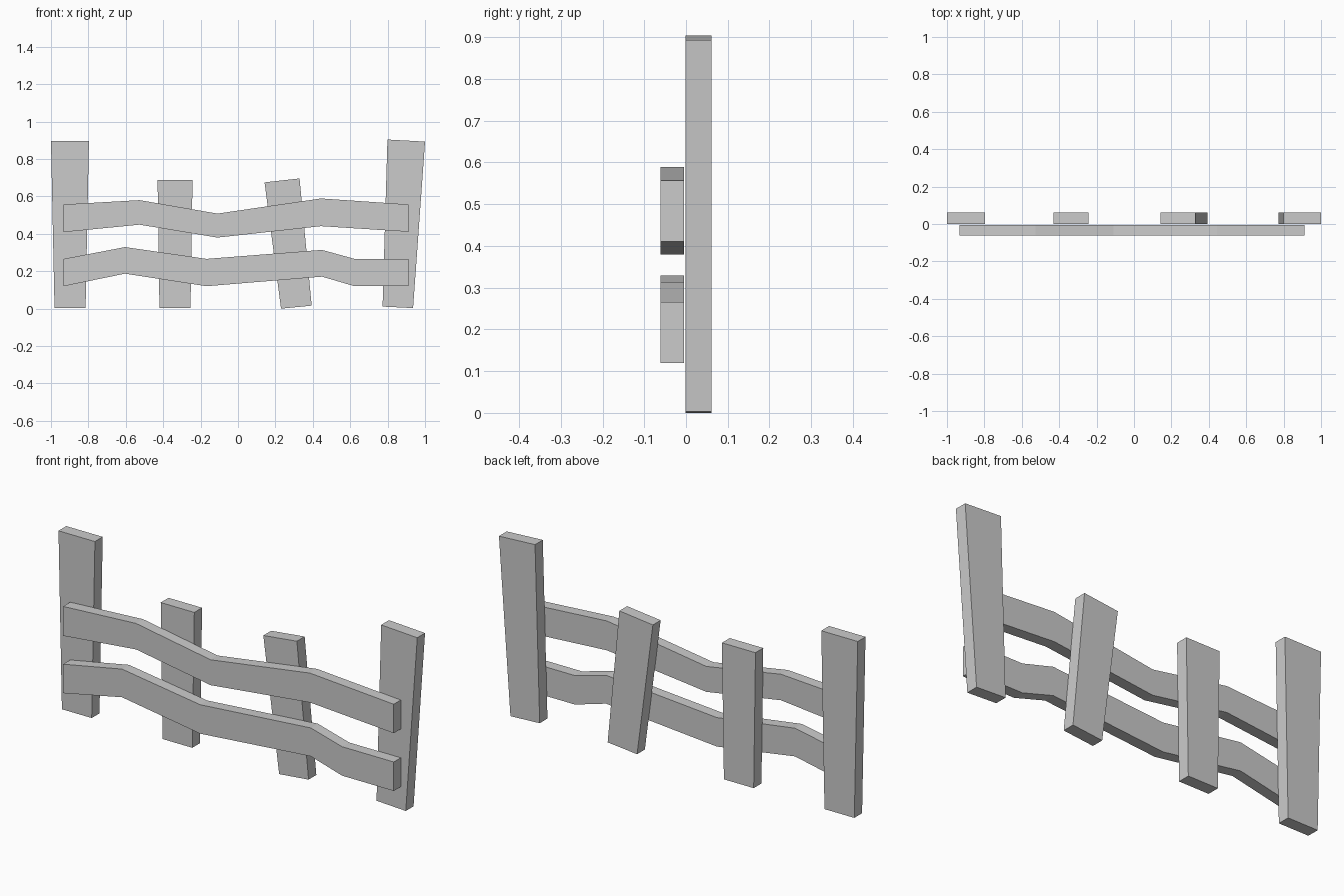
import bpy, bmesh

if "Cube" in bpy.data.objects:
    bpy.data.objects.remove(bpy.data.objects["Cube"])


def extrude_strip(name, upper, lower, y0, y1):
    """Solid between two matching polylines in the XZ plane, extruded from y0 to y1."""
    bm = bmesh.new()
    up = [bm.verts.new((x, y0, z)) for x, z in upper]
    lo = [bm.verts.new((x, y0, z)) for x, z in lower]
    for i in range(len(up) - 1):
        bm.faces.new((lo[i], lo[i + 1], up[i + 1], up[i]))
    ret = bmesh.ops.extrude_face_region(bm, geom=bm.faces[:], use_keep_orig=True)
    verts = [g for g in ret["geom"] if isinstance(g, bmesh.types.BMVert)]
    bmesh.ops.translate(bm, verts=verts, vec=(0, y1 - y0, 0))
    bmesh.ops.recalc_face_normals(bm, faces=bm.faces[:])
    mesh = bpy.data.meshes.new(name)
    bm.to_mesh(mesh)
    bm.free()
    obj = bpy.data.objects.new(name, mesh)
    bpy.context.collection.objects.link(obj)


# Crooked posts: top edge, then bottom edge (left to right)
posts = {
    "left_end_post": ([(-1.0, .897), (-.797, .897)], [(-.981, .003), (-.815, .003)]),
    "left_middle_post": ([(-.43, .688), (-.243, .688)], [(-.42, .003), (-.254, .003)]),
    "right_middle_post": ([(.142, .675), (.329, .696)], [(.23, 0), (.394, .016)]),
    "right_end_post": ([(.799, .904), (1.0, .893)], [(.773, .011), (.936, .003)]),
}
for name, (top, bottom) in posts.items():
    extrude_strip(name, top, bottom, -.001, .061)

# Wavy rails on the front: (x, top z, bottom z) at each bend
rails = {
    "upper_rail": [(-.932, .557, .409), (-.526, .580, .449), (-.11, .508, .380),
                   (.444, .589, .441), (.911, .557, .411)],
    "lower_rail": [(-.932, .266, .120), (-.604, .329, .187), (-.168, .266, .120),
                   (.449, .314, .171), (.623, .266, .120), (.911, .266, .120)],
}
for name, pts in rails.items():
    extrude_strip(name, [(x, t) for x, t, b in pts], [(x, b) for x, t, b in pts],
                  -.061, -.005)
